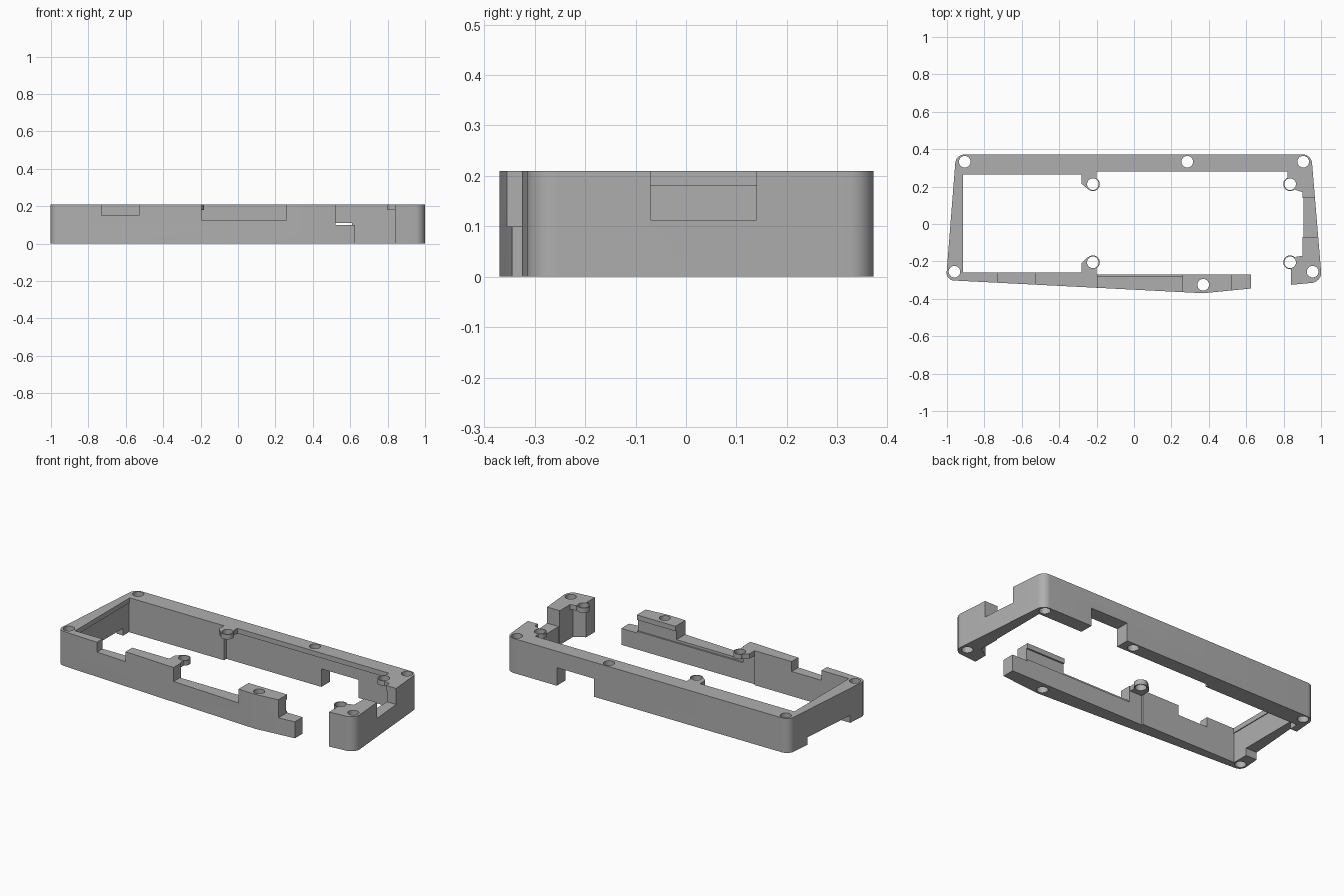
import bpy, bmesh, math
from mathutils import Vector

cube = bpy.data.objects.get("Cube")
if cube:
    bpy.data.objects.remove(cube, do_unlink=True)

HEIGHT, PLATE = 0.21, 0.18

grey = bpy.data.materials.new("plain grey")
grey.use_nodes = True
grey.diffuse_color = (0.43, 0.43, 0.43, 1)
grey.node_tree.nodes["Principled BSDF"].inputs["Base Color"].default_value = grey.diffuse_color


def fillet(points, steps=8):
    """Turn (x, y, radius) corners into a rounded outline."""
    out = []
    for i, (x, y, r) in enumerate(points):
        p = Vector((x, y))
        if r == 0:
            out.append(p)
            continue
        a = (Vector(points[i - 1][:2]) - p).normalized()
        b = (Vector(points[(i + 1) % len(points)][:2]) - p).normalized()
        half = a.angle(b) / 2
        centre = p + (a + b).normalized() * (r / math.sin(half))
        start = p + a * (r / math.tan(half)) - centre
        end = p + b * (r / math.tan(half)) - centre
        for s in range(steps + 1):
            out.append(centre + start.lerp(end, s / steps).normalized() * r)
    return out


def prism(name, outline, z0, z1):
    """Extrude a flat outline between two heights."""
    bm = bmesh.new()
    face = bm.faces.new([bm.verts.new((p[0], p[1], z0)) for p in outline])
    top = bmesh.ops.extrude_face_region(bm, geom=[face])["geom"]
    moved = [v for v in top if isinstance(v, bmesh.types.BMVert)]
    bmesh.ops.translate(bm, verts=moved, vec=(0, 0, z1 - z0))
    bmesh.ops.recalc_face_normals(bm, faces=bm.faces)
    mesh = bpy.data.meshes.new(name)
    bm.to_mesh(mesh)
    bm.free()
    mesh.materials.append(grey)
    obj = bpy.data.objects.new(name, mesh)
    bpy.context.collection.objects.link(obj)
    return obj


def box(name, x0, x1, y0, y1, z0, z1):
    return prism(name, [(x0, y0), (x1, y0), (x1, y1), (x0, y1)], z0, z1)


def disc(name, x, y, r, z0, z1, n=32):
    ring = [(x + r * math.cos(math.tau * i / n), y + r * math.sin(math.tau * i / n))
            for i in range(n)]
    return prism(name, ring, z0, z1)


def combine(target, tool, operation="DIFFERENCE"):
    bpy.context.view_layer.objects.active = target
    mod = target.modifiers.new("combine", "BOOLEAN")
    mod.operation, mod.solver, mod.object = operation, "EXACT", tool
    bpy.ops.object.modifier_apply(modifier=mod.name)
    bpy.data.objects.remove(tool, do_unlink=True)


# Outer body with rounded corners and a shallow point in the front wall
frame = prism("case_frame", fillet([
    (-0.952, 0.372, 0.05), (0.948, 0.372, 0.05), (1.005, -0.31, 0.055),
    (0.84, -0.325, 0), (0.625, -0.345, 0), (0.37, -0.37, 0), (-1.005, -0.3, 0.04)]), 0, HEIGHT)

# Main opening, leaving the necks that carry the screw bosses
opening = [
    (-0.915, 0.265), (-0.28, 0.265), (-0.28, 0.215), (-0.25, 0.19), (-0.2, 0.2), (-0.2, 0.28),
    (0.82, 0.28), (0.82, 0.2), (0.87, 0.18), (0.9, 0.17), (0.9, 0.14), (0.905, 0.14),
    (0.905, -0.07), (0.9, -0.07), (0.9, -0.17), (0.87, -0.175), (0.84, -0.2), (0.84, -0.27),
    (-0.2, -0.27), (-0.2, -0.19), (-0.25, -0.18), (-0.28, -0.21), (-0.28, -0.26), (-0.915, -0.26)]
combine(frame, prism("opening", opening, -0.1, 0.4))

# Wider opening below the necks
lower = [
    (-0.92, 0.265), (-0.28, 0.265), (-0.28, 0.288), (0.907, 0.288), (0.907, -0.07),
    (0.902, -0.07), (0.902, -0.2), (0.838, -0.24), (0.838, -0.27), (-0.28, -0.27),
    (-0.28, -0.26), (-0.92, -0.26)]
combine(frame, prism("lower_opening", lower, -0.1, PLATE))

# Slots and notches in the walls
for cut in (
        ("front_gap", 0.625, 0.84, -0.5, -0.24, -0.1, 0.4),
        ("front_small_notch", -0.73, -0.53, -0.5, -0.2, 0.15, 0.4),
        ("front_wide_notch", -0.195, 0.26, -0.5, -0.25, 0.125, 0.4),
        ("front_end_notch", 0.52, 0.7, -0.5, -0.2, 0.1, 0.4),
        ("front_groove", -0.195, 0.7, -0.28, -0.25, 0.11, PLATE),
        ("right_notch", 0.88, 1.1, -0.07, 0.14, 0.112, 0.4),
        ("back_cutout", 0.36, 0.61, 0.2, 0.5, -0.1, 0.11),
        ("left_cutout", -1.1, -0.9, -0.16, 0.21, -0.1, 0.045)):
    combine(frame, box(*cut))

# Screw bosses on the necks
bosses = [(x, y) for x in (-0.22, 0.835) for y in (0.213, -0.205)]
for x, y in bosses:
    combine(frame, disc("boss", x, y, 0.037, PLATE, HEIGHT), "UNION")

# Screw holes through the walls and bosses
screws = [(-0.905, 0.333), (0.285, 0.333), (0.905, 0.333),
          (-0.96, -0.255), (0.37, -0.325), (0.955, -0.255)]
for x, y in bosses + screws:
    combine(frame, disc("screw_hole", x, y, 0.031, -0.1, 0.4))

bpy.ops.object.select_all(action="DESELECT")
frame.select_set(True)
bpy.context.view_layer.objects.active = frame
bpy.ops.object.shade_smooth_by_angle(angle=math.radians(30))
